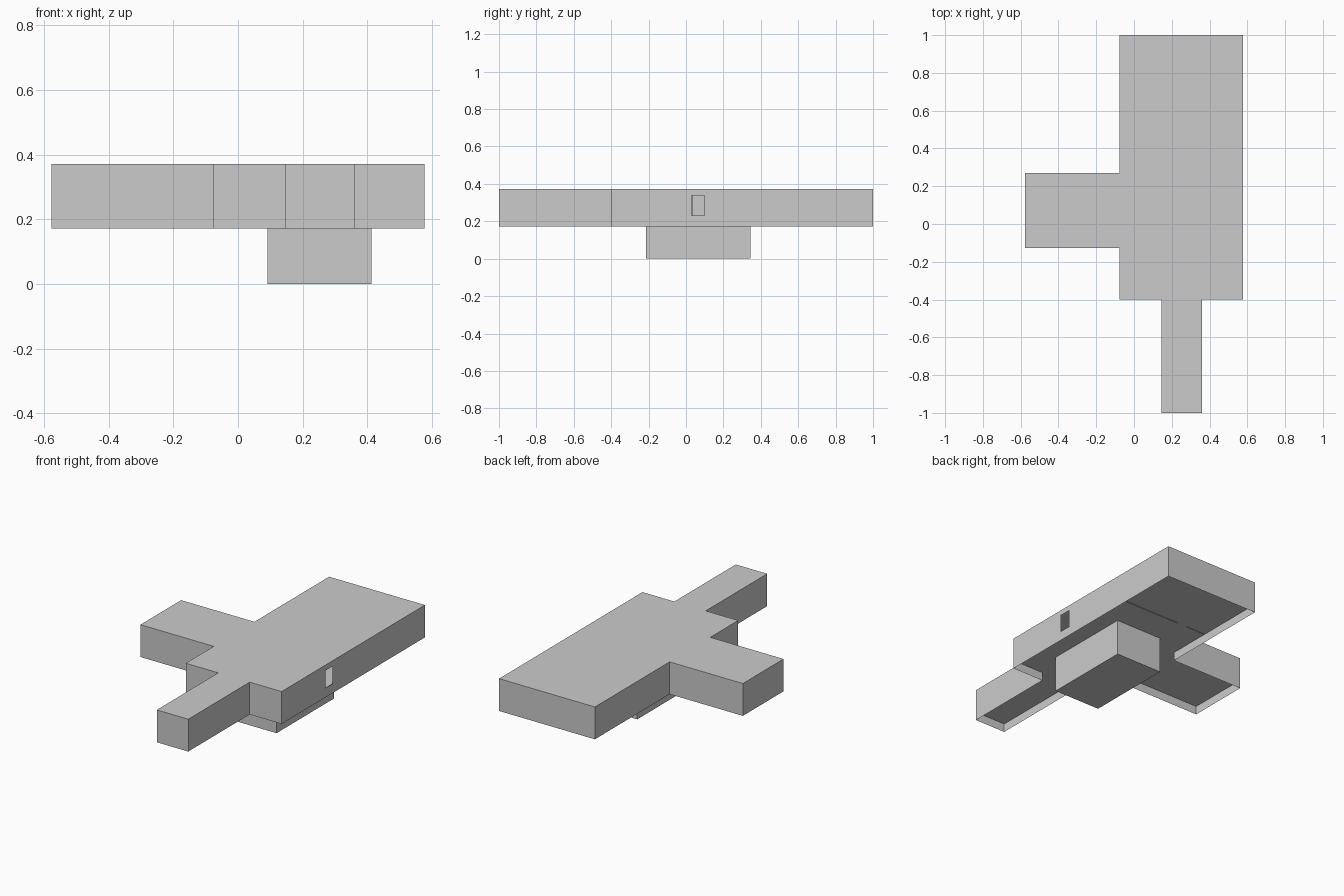
import bpy, bmesh

if "Cube" in bpy.data.objects:
    bpy.data.objects.remove(bpy.data.objects["Cube"])

TOP, FLOOR, BASE = 0.372, 0.225, 0.172

# Plan outline, counter-clockwise: main hall, right side, back, left wing, front corridor
OUTLINE = [(0.145, -1.0), (0.36, -1.0), (0.36, -0.4), (0.578, -0.4), (0.578, 1.0),
           (-0.077, 1.0), (-0.077, 0.27), (-0.578, 0.27), (-0.578, -0.127),
           (-0.077, -0.127), (-0.077, -0.4), (0.145, -0.4)]


def finish(name, bm):
    bmesh.ops.remove_doubles(bm, verts=bm.verts, dist=1e-4)
    mesh = bpy.data.meshes.new(name)
    bm.to_mesh(mesh)
    bm.free()
    obj = bpy.data.objects.new(name, mesh)
    bpy.context.collection.objects.link(obj)


def wall(bm, p, q, z0, z1, door=None):
    """Sheet wall p -> q; door = (start, end, bottom, top), start/end as fractions."""
    def panel(a, b, lo, hi):
        at = lambda t: (p[0] + (q[0] - p[0]) * t, p[1] + (q[1] - p[1]) * t)
        bm.faces.new([bm.verts.new((*at(t), z))
                      for t, z in ((a, lo), (b, lo), (b, hi), (a, hi))])
    if door is None:
        panel(0, 1, z0, z1)
        return
    s, e, lo, hi = door
    panel(0, s, z0, z1)
    panel(e, 1, z0, z1)
    panel(s, e, hi, z1)
    if lo > z0:
        panel(s, e, z0, lo)


def slab(name, z, down=False):
    bm = bmesh.new()
    pts = OUTLINE[::-1] if down else OUTLINE
    bm.faces.new([bm.verts.new((x, y, z)) for x, y in pts])
    finish(name, bm)


# Roof and raised floor
slab("roof", TOP)
slab("floor", FLOOR, down=True)

# Outer walls, with the doorway in the right-hand wall
bm = bmesh.new()
for i, p in enumerate(OUTLINE):
    q = OUTLINE[(i + 1) % len(OUTLINE)]
    door = (0.43 / 1.4, 0.50 / 1.4, 0.23, 0.338) if i == 3 else None
    wall(bm, p, q, BASE, TOP, door)
finish("outer_walls", bm)

# Inner dividing walls with doorways
bm = bmesh.new()
wall(bm, (-0.077, 0.55), (0.578, 0.55), 0.221, TOP, (0.215, 0.32, 0.221, 0.338))
wall(bm, (-0.077, 0.27), (-0.077, -0.127), FLOOR, TOP, (0.6, 0.78, FLOOR, 0.338))
finish("inner_walls", bm)

# Cellar below the hall
x0, x1, y0, y1 = 0.092, 0.414, -0.215, 0.345
plan = [(x0, y0), (x1, y0), (x1, y1), (x0, y1)]
bm = bmesh.new()
for i in range(4):
    wall(bm, plan[i], plan[(i + 1) % 4], 0, FLOOR)
bm.faces.new([bm.verts.new((x, y, 0)) for x, y in plan[::-1]])
finish("cellar", bm)
